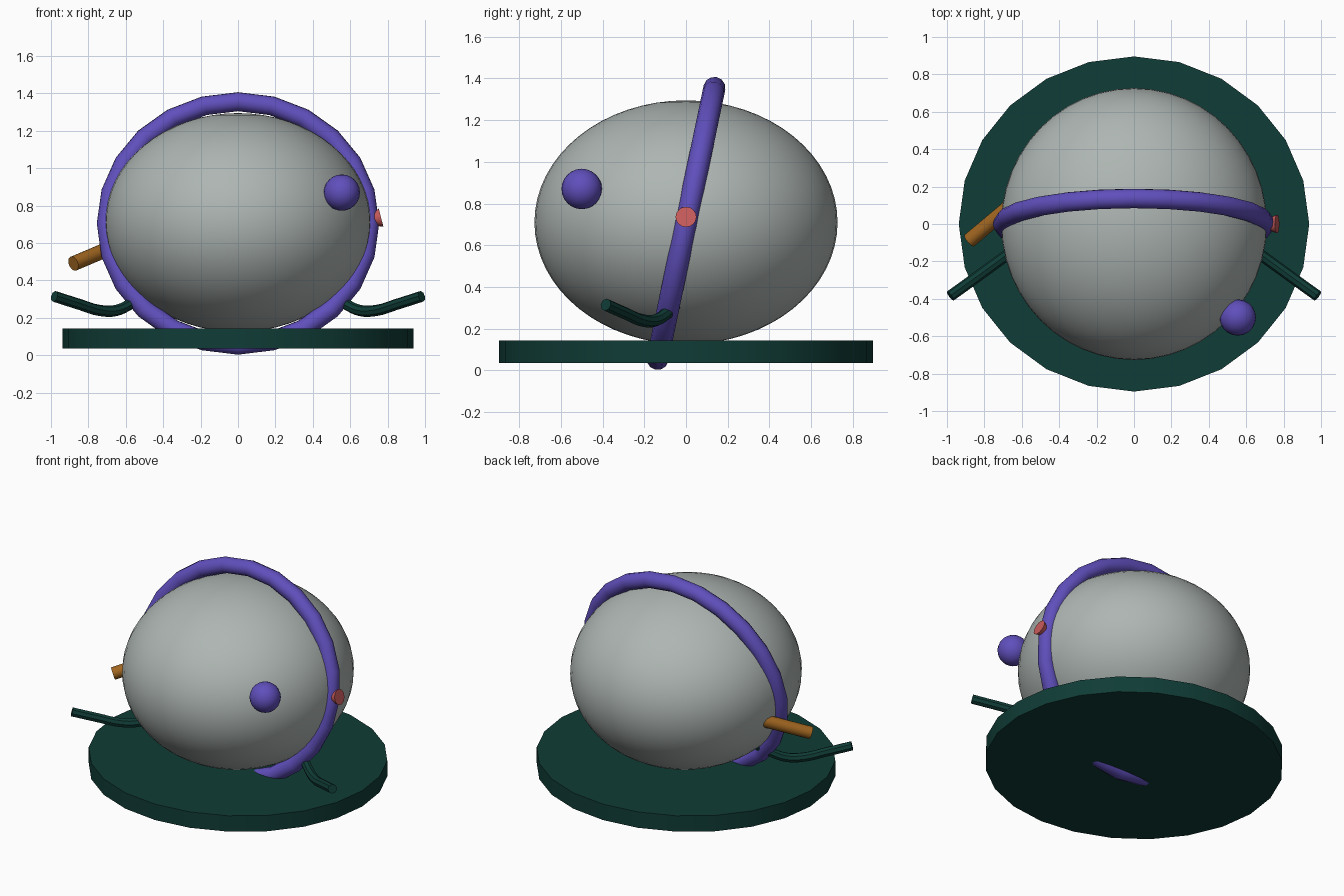
import bpy, math
from mathutils import Vector

if "Cube" in bpy.data.objects:
    bpy.data.objects.remove(bpy.data.objects["Cube"])


def material(name, rgb):
    m = bpy.data.materials.new(name)
    m.diffuse_color = (*rgb, 1.0)
    m.use_nodes = True
    m.node_tree.nodes["Principled BSDF"].inputs["Base Color"].default_value = m.diffuse_color
    return m


GREY = material("pale_grey", (0.42, 0.465, 0.445))
PURPLE = material("purple", (0.115, 0.078, 0.50))
GREEN = material("dark_green", (0.005, 0.045, 0.037))
RED = material("coral_red", (0.58, 0.105, 0.105))
BROWN = material("amber_brown", (0.36, 0.135, 0.015))


def finish(name, mat, angle=40):
    """Name, colour and smooth the active object."""
    ob = bpy.context.object
    ob.name = name
    ob.data.materials.append(mat)
    bpy.ops.object.shade_smooth_by_angle(angle=math.radians(angle))
    return ob


def rod(name, mat, start, end, r1, r2, sides=16):
    """Straight, optionally tapered rod between two points."""
    a, b = Vector(start), Vector(end)
    bpy.ops.mesh.primitive_cone_add(
        vertices=sides, radius1=r1, radius2=r2, depth=(b - a).length,
        location=(a + b) / 2, rotation=(b - a).to_track_quat('Z', 'Y').to_euler())
    return finish(name, mat)


def tube(name, mat, points, radius):
    """Bent tube through the given points, converted to a mesh."""
    cu = bpy.data.curves.new(name, 'CURVE')
    cu.dimensions = '3D'
    cu.bevel_depth = radius
    cu.bevel_resolution = 2
    cu.use_fill_caps = True
    cu.resolution_u = 4
    sp = cu.splines.new('BEZIER')
    sp.bezier_points.add(len(points) - 1)
    for bp, co in zip(sp.bezier_points, points):
        bp.co = co
        bp.handle_left_type = bp.handle_right_type = 'AUTO'
    ob = bpy.data.objects.new(name, cu)
    bpy.context.collection.objects.link(ob)
    bpy.ops.object.select_all(action='DESELECT')
    ob.select_set(True)
    bpy.context.view_layer.objects.active = ob
    bpy.ops.object.convert(target='MESH')
    return finish(name, mat)


# Base disc, slightly oval
bpy.ops.mesh.primitive_cylinder_add(vertices=24, radius=1, depth=0.108,
                                    location=(0, 0, 0.09))
bpy.context.object.scale = (0.937, 0.896, 1)
finish("base_disc", GREEN, 30)

# Rounded body
bpy.ops.mesh.primitive_uv_sphere_add(segments=48, ring_count=32, radius=1,
                                     location=(0, 0, 0.71))
bpy.context.object.scale = (0.71, 0.727, 0.585)
finish("body", GREY)

# Leaning hoop around the body
bpy.ops.mesh.primitive_torus_add(
    major_segments=24, minor_segments=12, major_radius=0.68, minor_radius=0.053,
    location=(0, 0, 0.705), rotation=(math.atan2(0.653, 0.137), 0, 0))
bpy.context.object.scale = (1.03, 0.978, 1)
finish("hoop", PURPLE)

# Ball on the front
bpy.ops.mesh.primitive_uv_sphere_add(segments=20, ring_count=12, radius=0.097,
                                     location=(0.555, -0.5, 0.87))
finish("ball", PURPLE)

# Flared knob on the right side of the hoop
rod("knob", RED, (0.69, 0, 0.717), (0.765, 0, 0.736), 0.02, 0.05)

# Stub handle on the left
rod("stub_handle", BROWN, (-0.62, 0.13, 0.60), (-0.88, -0.088, 0.49), 0.04, 0.04)

# Pair of bent arms
ARM = [(0.48, -0.04, 0.33), (0.57, -0.09, 0.277), (0.65, -0.145, 0.24),
       (0.74, -0.21, 0.24), (0.85, -0.29, 0.273), (0.982, -0.385, 0.315)]
for side, s in (("right", 1), ("left", -1)):
    tube(side + "_arm", GREEN, [(s * x, y, z) for x, y, z in ARM], 0.03)
